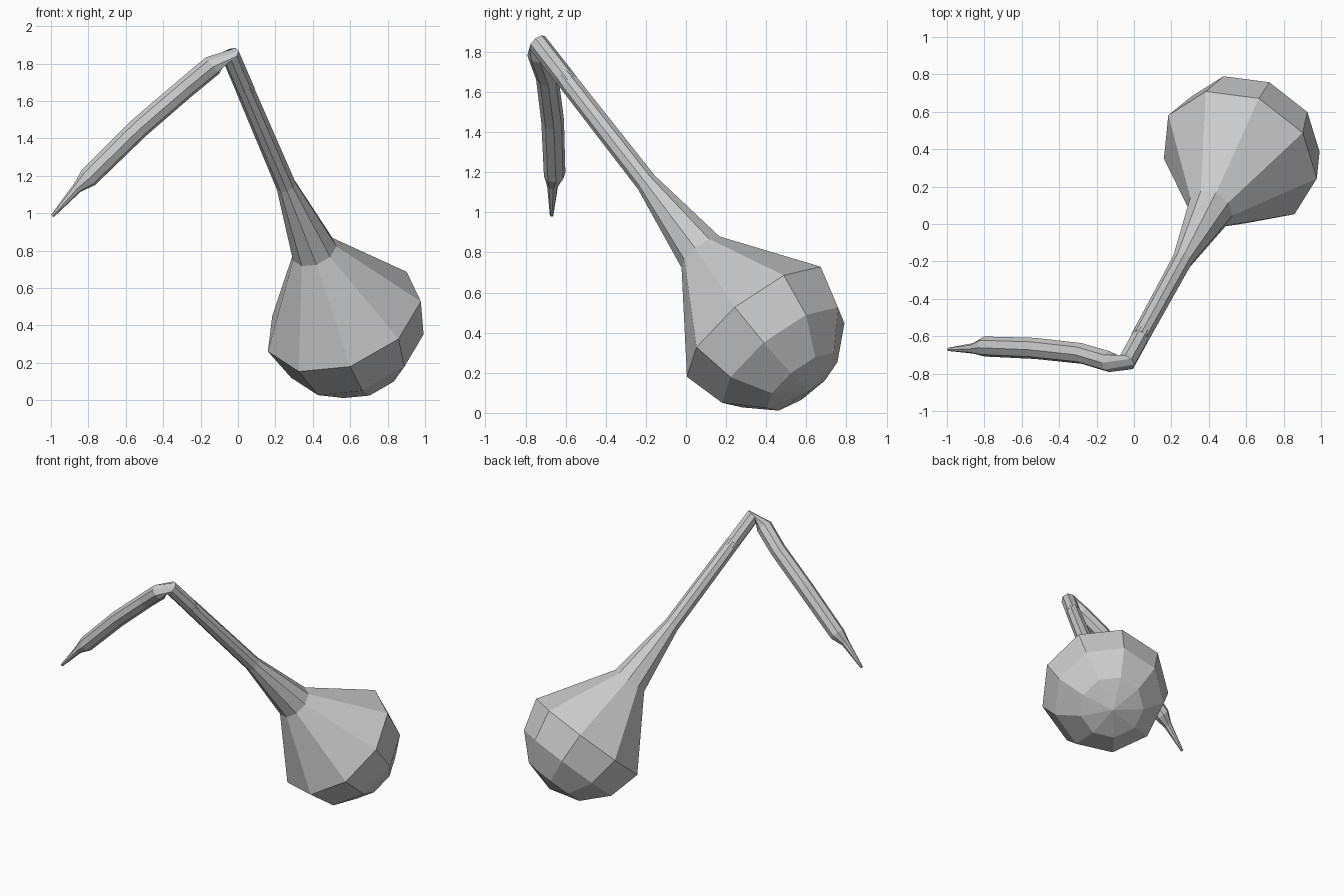
import bpy, bmesh
from math import sin, cos, radians, tau
from mathutils import Vector

cube = bpy.data.objects.get("Cube")
if cube:
    bpy.data.objects.remove(cube, do_unlink=True)

grey = bpy.data.materials.new("plain grey")
grey.use_nodes = True
colour = (0.6, 0.6, 0.6, 1)
grey.diffuse_color = colour
grey.node_tree.nodes["Principled BSDF"].inputs["Base Color"].default_value = colour


def loft(name, rings, sides, start):
    """Skin rings of (centre, normal, radius), carrying the start direction along without twist."""
    bm = bmesh.new()
    loops, previous = [], None
    u = Vector(start)
    for centre, normal, radius in rings:
        normal = Vector(normal).normalized()
        if previous:
            u = previous.rotation_difference(normal) @ u
        u = (u - normal * u.dot(normal)).normalized()
        v = normal.cross(u)
        previous = normal
        if radius == 0:
            loops.append([bm.verts.new(centre)] * sides)
        else:
            loops.append([bm.verts.new(Vector(centre) + radius * (u * cos(tau * i / sides) + v * sin(tau * i / sides)))
                          for i in range(sides)])
    for a, b in zip(loops, loops[1:]):
        for i in range(sides):
            j = (i + 1) % sides
            corners = list(dict.fromkeys((a[i], a[j], b[j], b[i])))
            bm.faces.new(corners)
    for end in (loops[0], loops[-1]):
        if end[0] != end[1]:
            bm.faces.new(end)
    bmesh.ops.recalc_face_normals(bm, faces=bm.faces)
    mesh = bpy.data.meshes.new(name)
    bm.to_mesh(mesh)
    bm.free()
    mesh.materials.append(grey)
    obj = bpy.data.objects.new(name, mesh)
    bpy.context.collection.objects.link(obj)
    return obj


# Tilted axis shared by the bulb and its neck
origin = Vector((0.562, 0.358, 0.439))
axis = Vector((-0.32, -0.583, 0.747)).normalized()
side = (0.038, -0.358, -0.259)
bulb_radius = 0.44


def along(distance):
    return origin + axis * distance


# Bulb: rounded bottom, cone top, flared neck and long stem
profile = [(-bulb_radius, 0)]
profile += [(-bulb_radius * sin(radians(a)), bulb_radius * cos(radians(a))) for a in (60, 30, 0)]
profile += [(0.48, 0.125), (0.95, 0.055), (1.66, 0.05)]
loft("bulb_and_neck", [(along(s), axis, r) for s, r in profile], 9, side)

# Bent arm: sleeve over the stem, elbow, forearm and pointed tip
forearm = Vector((-0.76, 0.07, -0.65)).normalized()
arm = [
    (along(1.62), axis, 0.05),
    (along(1.885), axis + forearm * 0.15, 0.05),
    ((-0.135, -0.735, 1.79), forearm, 0.057),
    ((-0.28, -0.692, 1.67), forearm, 0.056),
    ((-0.53, -0.665, 1.455), forearm, 0.057),
    ((-0.80, -0.655, 1.19), forearm, 0.054),
    ((-0.86, -0.665, 1.135), forearm, 0.028),
    ((-0.992, -0.67, 0.985), forearm, 0.009),
]
loft("bent_arm", arm, 8, side)
